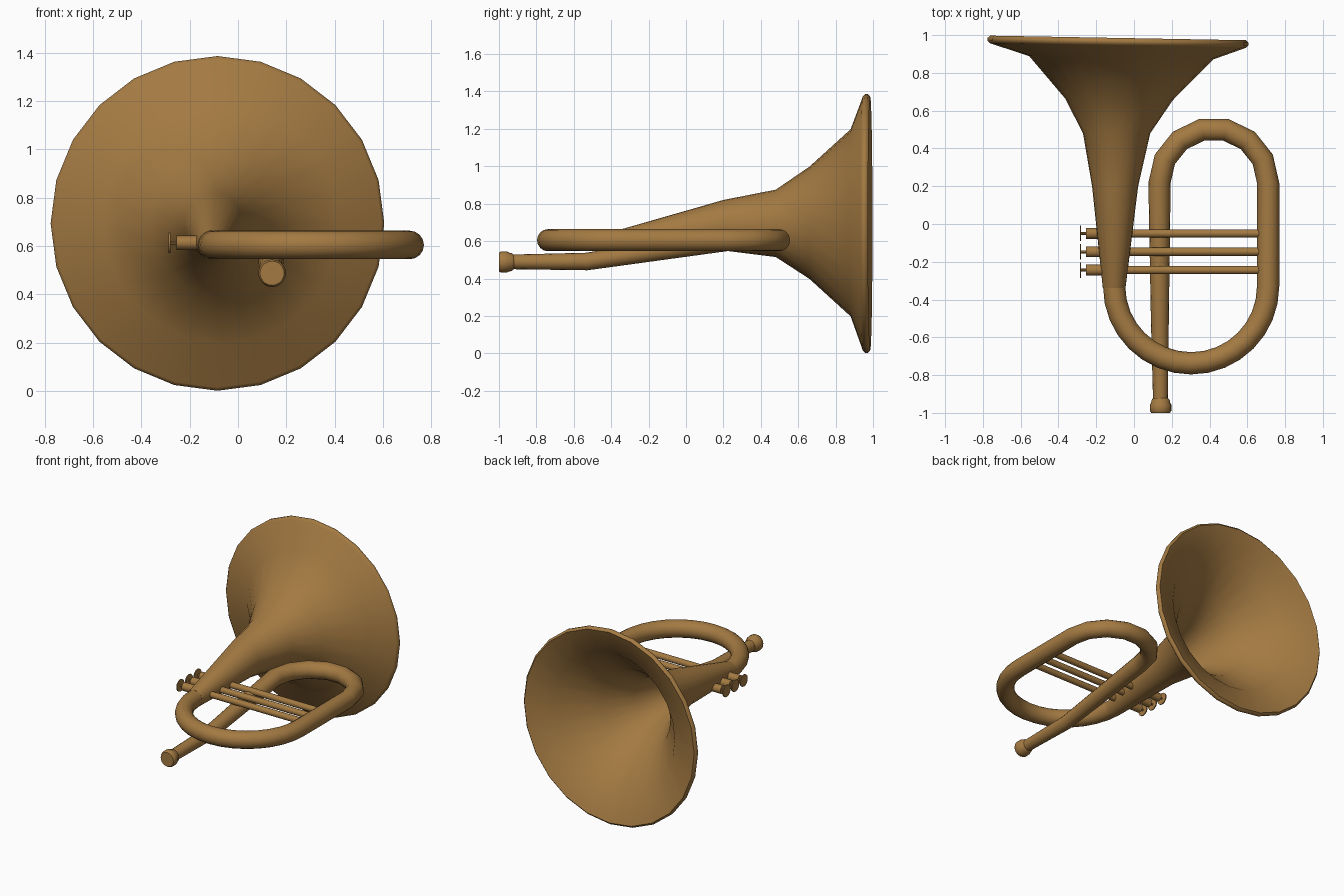
import bpy, bmesh, math
from mathutils import Vector

if "Cube" in bpy.data.objects:
    bpy.data.objects.remove(bpy.data.objects["Cube"])

brass = bpy.data.materials.new("brass")
brass.diffuse_color = (0.37, 0.195, 0.055, 1)
brass.use_nodes = True
brass.node_tree.nodes["Principled BSDF"].inputs["Base Color"].default_value = brass.diffuse_color


def loft(name, rings, sides=16, angle=35):
    """Closed skin through rings of (centre, direction, side radius, height radius)."""
    bm = bmesh.new()
    loops = []
    for c, d, ru, rv in rings:
        d = Vector(d).normalized()
        u = d.cross(Vector((0, 0, 1))).normalized()
        v = u.cross(d)
        loops.append([bm.verts.new(Vector(c) + u * ru * math.sin(t) + v * rv * math.cos(t))
                      for t in (2 * math.pi * i / sides for i in range(sides))])
    for a, b in zip(loops, loops[1:]):
        for i in range(sides):
            j = (i + 1) % sides
            bm.faces.new((a[i], a[j], b[j], b[i]))
    bm.faces.new(loops[0])
    bm.faces.new(loops[-1])
    bmesh.ops.recalc_face_normals(bm, faces=bm.faces)
    me = bpy.data.meshes.new(name)
    bm.to_mesh(me)
    bm.free()
    me.materials.append(brass)
    ob = bpy.data.objects.new(name, me)
    bpy.context.collection.objects.link(ob)
    bpy.ops.object.select_all(action='DESELECT')
    ob.select_set(True)
    bpy.context.view_layer.objects.active = ob
    bpy.ops.object.shade_smooth_by_angle(angle=math.radians(angle))
    return ob


# Bell: outer wall, rolled rim, then the inner wall back to a closed throat
tilt = (0.018, 1, 0)
bell = [  # x, y, z, side radius, height radius
    (-0.105, -0.34, 0.605, 0.06, 0.06),
    (-0.10, 0.20, 0.685, 0.122, 0.135),
    (-0.092, 0.48, 0.695, 0.178, 0.18),
    (-0.08, 0.66, 0.698, 0.285, 0.30),
    (-0.068, 0.88, 0.698, 0.487, 0.50),
    (-0.085, 0.945, 0.694, 0.678, 0.678),
    (-0.085, 0.958, 0.694, 0.69, 0.692),
    (-0.085, 0.973, 0.694, 0.69, 0.692),
    (-0.085, 0.985, 0.694, 0.678, 0.678),
    (-0.085, 0.975, 0.694, 0.655, 0.655),
    (-0.068, 0.90, 0.698, 0.48, 0.49),
    (-0.08, 0.67, 0.698, 0.27, 0.285),
    (-0.092, 0.48, 0.695, 0.163, 0.165),
    (-0.10, 0.26, 0.69, 0.11, 0.115),
]
loft("bell", [((x, y, z), tilt if y > 0.5 else (0, 1, 0), a, b)
              for x, y, z, a, b in bell], 24, 50)


def arc(cx, cy, r, start, end, n, z=0.605, tube=0.059):
    """Rings along an anticlockwise arc lying flat."""
    out = []
    for i in range(n + 1):
        t = math.radians(start + (end - start) * i / n)
        out.append(((cx + r * math.cos(t), cy + r * math.sin(t), z),
                    (-math.sin(t), math.cos(t), 0), tube, tube))
    return out


# Main tube: big bow, straight side, small bow, then the sloping lead pipe
path = arc(0.3025, -0.33, 0.4075, 180, 360, 16)
path += arc(0.4225, 0.218, 0.2875, 0, 180, 7)
path += [((0.137, -0.53, 0.491), (0, -1, -0.06), 0.047, 0.047),
         ((0.14, -0.94, 0.489), (0, -1, 0), 0.039, 0.039)]
loft("main_tube", path, 16, 50)

# Mouthpiece
loft("mouthpiece", [((0.141, y, 0.488), (0, -1, 0), r, r) for y, r in (
    (-0.92, 0.038), (-0.932, 0.048), (-0.945, 0.05), (-0.958, 0.057),
    (-0.988, 0.057), (-1.0, 0.05))], 20, 40)


def rod(name, x0, x1, y, r, sides=14):
    loft(name, [((x, y, 0.614), (1, 0, 0), r, r) for x in (x0, x1)], sides)


# Three valves, each with slide tube, casing, stem and finger button
for k in range(3):
    y = -0.05 - 0.097 * k
    rod(f"valve_tube_{k + 1}", -0.12, 0.68, y, 0.022)
    rod(f"valve_casing_{k + 1}", -0.255, -0.10, y, 0.029)
    rod(f"valve_stem_{k + 1}", -0.282, -0.25, y, 0.008, 8)
    rod(f"finger_button_{k + 1}", -0.287, -0.280, y, 0.042)
